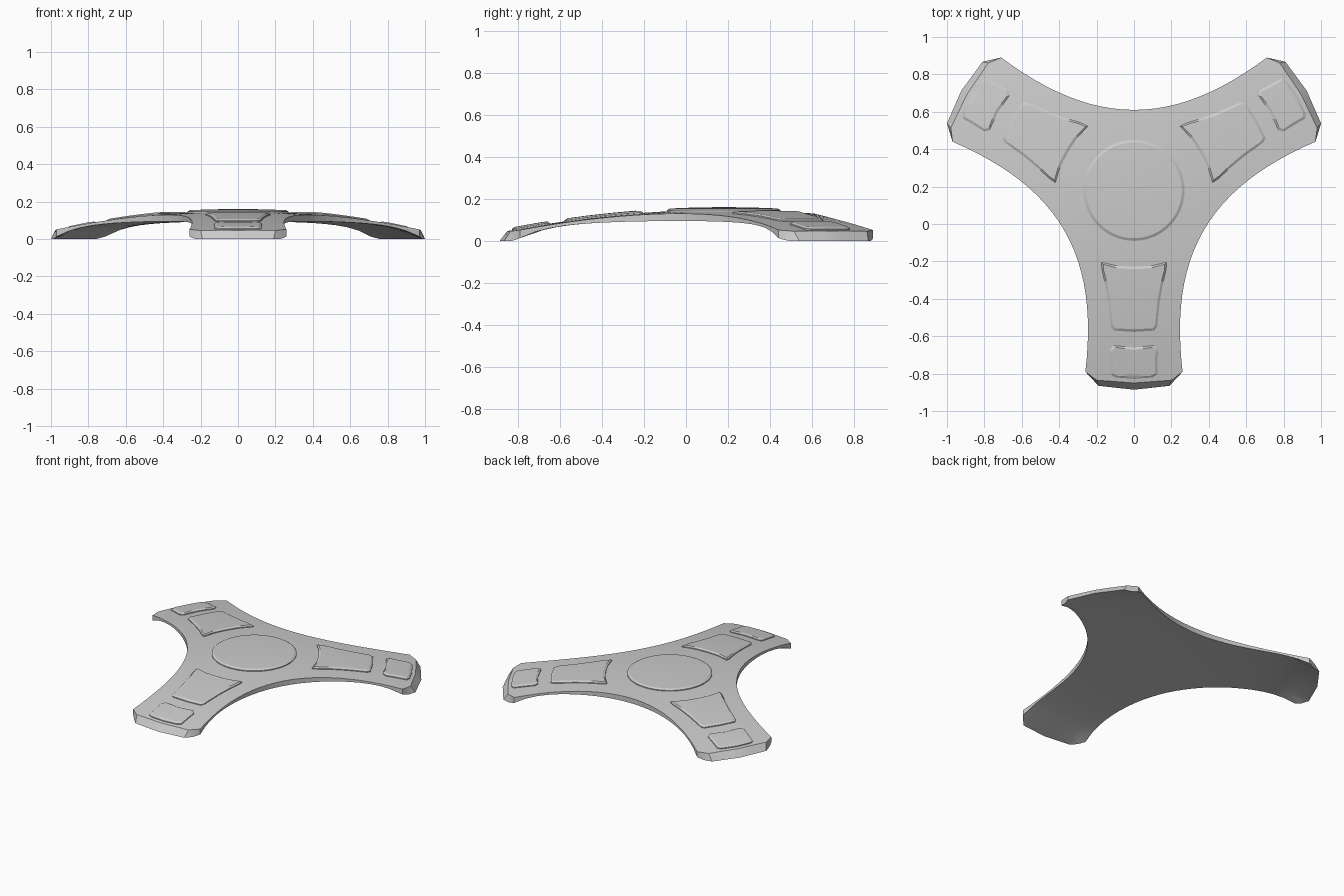
import bpy, bmesh
from math import sin, cos, pi, radians, hypot
from mathutils import Vector

if "Cube" in bpy.data.objects:
    bpy.data.objects.remove(bpy.data.objects["Cube"])

CENTRE = Vector((0, 0.18))          # hub of the three arms
ARMS = [radians(a) for a in (-90, 30, 150)]


def place(u, v, angle):
    """Arm frame (outward, sideways) to hub-relative x, y."""
    return Vector((u * cos(angle) - v * sin(angle), u * sin(angle) + v * cos(angle)))


def dome(p, lift=0.0):
    return 0.147 - 0.095 * p.length_squared + lift


def underside(p):
    r = p.length
    return max(0.0, 0.1 - 0.03 * r ** 2 - 0.055 * r ** 8)


def subdivide(points, n, closed=True):
    out = []
    count = len(points) if closed else len(points) - 1
    for i in range(count):
        a, b = Vector(points[i]), Vector(points[(i + 1) % len(points)])
        out += [a.lerp(b, k / n) for k in range(n)]
    return out


def shell(name, stages, cap_start=True, cap_end=True):
    """Skin a stack of rings; each ring is a list of (x, y, z)."""
    bm = bmesh.new()
    rings = [[bm.verts.new((p[0] + CENTRE.x, p[1] + CENTRE.y, p[2])) for p in ring]
             for ring in stages]
    for a, b in zip(rings, rings[1:]):
        n, m = len(a), len(b)
        for i in range(n):
            j = (i + 1) % n
            if m == 1:
                bm.faces.new((a[i], a[j], b[0]))
            else:
                bm.faces.new((a[i], a[j], b[j], b[i])) if n > 1 else None
        if n == 1:
            bm.faces.ensure_lookup_table()
            for i in range(m):
                f = (a[0], b[(i + 1) % m], b[i])
                bm.faces.new(f)
    bmesh.ops.recalc_face_normals(bm, faces=bm.faces)
    mesh = bpy.data.meshes.new(name)
    bm.to_mesh(mesh)
    bm.free()
    obj = bpy.data.objects.new(name, mesh)
    bpy.context.collection.objects.link(obj)
    bpy.context.view_layer.objects.active = obj
    for o in bpy.context.selected_objects:
        o.select_set(False)
    obj.select_set(True)
    bpy.ops.object.shade_smooth_by_angle(angle=radians(25))
    return obj


def scaled(ring, mid, t):
    return [mid + (p - mid) * t for p in ring]


def with_z(ring, func):
    return [(p.x, p.y, func(p)) for p in ring]


def plate_outline(tip):
    """Half tip profile (centre to corner) repeated on three arms with concave sides."""
    pts = []
    for a in ARMS:
        full = [(u, -v) for u, v in reversed(tip)] + [(u, v) for u, v in tip[1:]]
        pts += [place(p.x, p.y, a) for p in subdivide(full, 4, closed=False)]
        for k in range(24):
            s = -0.71 + 1.42 * k / 24
            pts.append(place(0.43 + 0.587 * s ** 2 - 0.063 * s ** 4, s, a + pi / 3))
    return pts


# Three-armed domed plate with sloping tips
top = plate_outline([(1.03, 0), (1.015, 0.2), (0.97, 0.26)])
bottom = plate_outline([(1.066, 0), (1.045, 0.19), (0.97, 0.26)])
N, origin = 14, Vector((0, 0))
stages = [[(0, 0, 0.1)]]
stages += [with_z(scaled(bottom, origin, k / N), underside) for k in range(1, N + 1)]
stages += [with_z(scaled(top, origin, k / N), dome) for k in range(N, 0, -1)]
stages += [[(0, 0, 0.147)]]
shell("domed_plate", stages)


def raised_pad(name, outline, mid, height=0.013, bevel=0.014):
    """Raised panel following the dome, with a bevelled rim."""
    inner = [p + (mid - p).normalized() * bevel for p in outline]
    stages = [with_z(outline, lambda p: dome(p, -0.006)),
              with_z(outline, lambda p: dome(p, height * 0.45))]
    stages += [with_z(scaled(inner, mid, t), lambda p: dome(p, height))
               for t in (1, 0.8, 0.6, 0.4, 0.2)]
    stages.append(with_z([mid], lambda p: dome(p, height)))
    shell(name, stages)


# Round hub panel
circle = [place(0.27, 0, 2 * pi * k / 64) for k in range(64)]
raised_pad("hub_panel", circle, origin)

# Two panels per arm, given as half outlines (outward, sideways)
PANELS = {
    "long_panel": [(0.408, 0), (0.404, 0.09), (0.385, 0.174), (0.42, 0.172), (0.5, 0.154),
                   (0.6, 0.138), (0.73, 0.123), (0.75, 0.108), (0.757, 0)],
    "end_panel": [(0.84, 0), (0.83, 0.108), (0.85, 0.128), (0.92, 0.126),
                  (0.985, 0.125), (1.0, 0.1), (1.008, 0)],
}
for name, half in PANELS.items():
    full = half + [(u, -v) for u, v in half[-2:0:-1]]
    mid_u = (half[0][0] + half[-1][0]) / 2
    for i, a in enumerate(ARMS):
        ring = [place(p.x, p.y, a) for p in subdivide(full, 3)]
        raised_pad(f"{name}_{i + 1}", ring, place(mid_u, 0, a))
